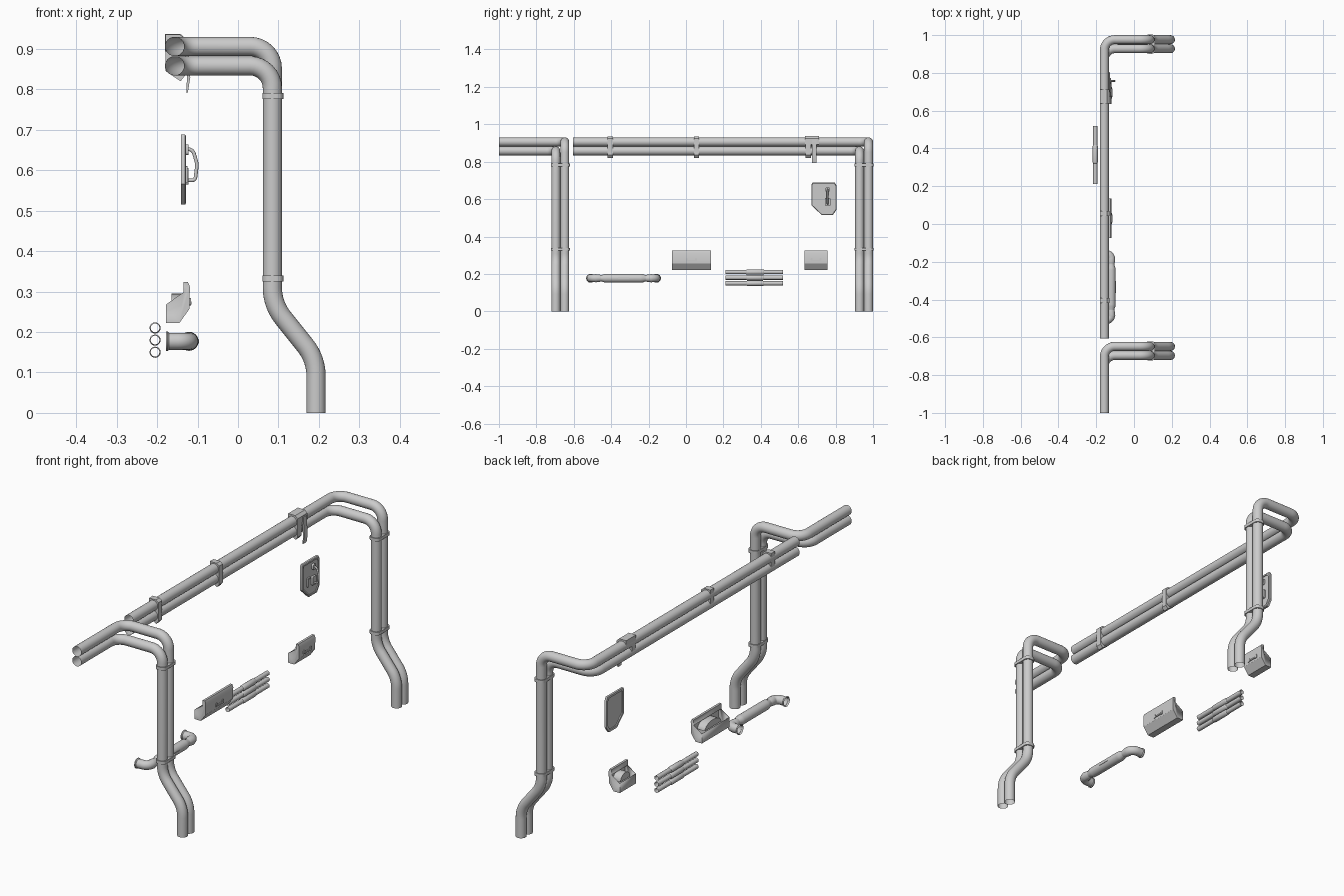
import bpy, bmesh, math
from mathutils import Vector

if "Cube" in bpy.data.objects:
    bpy.data.objects.remove(bpy.data.objects["Cube"])


def finish(name, bm, angle=40):
    bmesh.ops.recalc_face_normals(bm, faces=bm.faces)
    me = bpy.data.meshes.new(name)
    bm.to_mesh(me)
    bm.free()
    ob = bpy.data.objects.new(name, me)
    bpy.context.collection.objects.link(ob)
    bpy.ops.object.select_all(action='DESELECT')
    ob.select_set(True)
    bpy.context.view_layer.objects.active = ob
    bpy.ops.object.shade_smooth_by_angle(angle=math.radians(angle))
    return ob


def fillet(corners, radius, steps=8):
    """Round the corners of a polyline; radius is one value per inner corner."""
    pts = [Vector(c) for c in corners]
    out = [pts[0]]
    for i in range(1, len(pts) - 1):
        p, r = pts[i], radius[i - 1]
        a, b = (pts[i - 1] - p).normalized(), (pts[i + 1] - p).normalized()
        half = a.angle(b) / 2
        centre = p + (a + b).normalized() * (r / math.sin(half))
        s, e = p + a * (r / math.tan(half)), p + b * (r / math.tan(half))
        u, v = (s - centre).normalized(), (e - centre).normalized()
        for k in range(steps + 1):
            out.append(centre + u.slerp(v, k / steps).normalized() * r)
    return out + [pts[-1]]


def tube(name, pts, radii, sides=24, caps=False):
    pts = [Vector(p) for p in pts]
    if not isinstance(radii, list):
        radii = [radii] * len(pts)
    bm = bmesh.new()
    rings, n = [], None
    for i, p in enumerate(pts):
        d0 = (p - pts[i - 1]).normalized() if i else (pts[1] - p).normalized()
        d1 = (pts[i + 1] - p).normalized() if i < len(pts) - 1 else d0
        t = (d0 + d1).normalized()
        n = t.orthogonal() if n is None else n - t * n.dot(t)
        n.normalize()
        m = t.cross(n)
        ring = []
        for k in range(sides):
            a = 2 * math.pi * k / sides
            ring.append(bm.verts.new(p + (n * math.cos(a) + m * math.sin(a)) * radii[i]))
        rings.append(ring)
    for r0, r1 in zip(rings, rings[1:]):
        for k in range(sides):
            j = (k + 1) % sides
            bm.faces.new((r0[k], r0[j], r1[j], r1[k]))
    if caps:
        bm.faces.new(rings[0])
        bm.faces.new(rings[-1])
    return finish(name, bm)


def prism(name, outline, axis, lo, hi, skip=()):
    """Extrude a 2D outline along an axis, leaving out the side faces in skip."""
    def at(p, h):
        return {'x': (h, p[0], p[1]), 'y': (p[0], h, p[1]), 'z': (p[0], p[1], h)}[axis]
    bm = bmesh.new()
    a = [bm.verts.new(at(p, lo)) for p in outline]
    b = [bm.verts.new(at(p, hi)) for p in outline]
    bm.faces.new(a)
    bm.faces.new(b)
    for i in range(len(a)):
        j = (i + 1) % len(a)
        if i not in skip:
            bm.faces.new((a[i], a[j], b[j], b[i]))
    return finish(name, bm, 30)


def round_rect(x0, x1, y0, y1, r, steps=5):
    out = []
    for cx, cy, q in ((x1 - r, y1 - r, 0), (x0 + r, y1 - r, 1), (x0 + r, y0 + r, 2), (x1 - r, y0 + r, 3)):
        for k in range(steps + 1):
            a = math.pi / 2 * (q + k / steps)
            out.append((cx + r * math.cos(a), cy + r * math.sin(a)))
    return out


# Twin main pipes: wall run, elbow outward, drop leg with offset foot
R, WALL, LEG, FOOT = 0.0237, -0.157, 0.085, 0.193
for run, start, y_outer in (("front", -1.0, -0.648), ("long", -0.605, 0.976)):
    for label, y, z in (("upper", y_outer, 0.906), ("lower", y_outer - 0.048, 0.858)):
        path = fillet([(WALL, start, z), (WALL, y, z), (LEG, y, z),
                       (LEG, y, 0.268), (FOOT, y, 0.133), (FOOT, y, 0)],
                      [0.055, 0.055, 0.12, 0.12])
        tube(f"{run}_{label}_pipe", path, R)
    # Leg clamps
    mid = y_outer - 0.024
    for zc in (0.783, 0.332):
        prism(f"{run}_leg_clamp", round_rect(0.0605, 0.112, mid - 0.051, mid + 0.051, 0.018),
              'z', zc - 0.0075, zc + 0.0075)

# Wall clamps on the long run
strap = [(-0.179, 0.935), (-0.143, 0.935), (-0.13, 0.925), (-0.13, 0.835),
         (-0.142, 0.82), (-0.179, 0.845)]
for yc in (-0.405, 0.056, 0.653):
    prism("wall_clamp", strap, 'y', yc - 0.014, yc + 0.014)

# Wide bracket with hanging hook
cover = [(-0.18, 0.937), (-0.142, 0.937), (-0.129, 0.925), (-0.129, 0.893), (-0.18, 0.893)]
prism("bracket_cover", cover, 'y', 0.637, 0.711)
hook = [(-0.132, 0.92), (-0.124, 0.92), (-0.118, 0.83), (-0.124, 0.792),
        (-0.128, 0.792), (-0.126, 0.83)]
prism("bracket_hook", hook, 'y', 0.673, 0.698)

# Access panel: outer rim, recessed face and open tray back
def panel_outline(s):
    pts = [(0.676, 0.688), (0.796, 0.688), (0.805, 0.672), (0.805, 0.543), (0.785, 0.515),
           (0.726, 0.515), (0.671, 0.566), (0.671, 0.678)]
    return [(0.738 + (y - 0.738) * s[0], 0.602 + (z - 0.602) * s[1]) for y, z in pts]

outer, inner = panel_outline((1, 1)), panel_outline((0.84, 0.88))
bm = bmesh.new()
loops = [[bm.verts.new((x, y, z)) for y, z in o] for o, x in
         ((inner, -0.136), (inner, -0.141), (outer, -0.141), (outer, -0.131),
          (panel_outline((0.95, 0.96)), -0.128), (inner, -0.128), (inner, -0.132))]
for l0, l1 in zip(loops, loops[1:]):
    for i in range(len(l0)):
        j = (i + 1) % len(l0)
        bm.faces.new((l0[i], l0[j], l1[j], l1[i]))
bm.faces.new(loops[0])
bm.faces.new(loops[-1])
finish("access_panel", bm, 30)

# Panel lever and fittings
lever = fillet([(-0.134, 0.757, 0.652), (-0.112, 0.757, 0.652), (-0.101, 0.757, 0.615),
                (-0.106, 0.757, 0.575), (-0.122, 0.757, 0.575)], [0.015, 0.04, 0.008], 5)
tube("panel_lever", lever, 0.0045, 10, True)
prism("lever_mount", round_rect(0.746, 0.768, 0.637, 0.664, 0.008), 'x', -0.133, -0.122)
prism("lever_catch", round_rect(0.742, 0.772, 0.565, 0.606, 0.004), 'x', -0.133, -0.122)
prism("panel_rod", round_rect(0.709, 0.714, 0.568, 0.61, 0.002), 'x', -0.133, -0.125)
prism("panel_rod_arm", round_rect(0.709, 0.733, 0.603, 0.61, 0.002), 'x', -0.133, -0.125)

# Junction boxes: sheet shells, open on the sloped back
shell = [(-0.178, 0.222), (-0.145, 0.222), (-0.12, 0.257), (-0.119, 0.312), (-0.124, 0.324),
         (-0.135, 0.324), (-0.135, 0.298), (-0.178, 0.268)]
for label, y0, y1 in (("large", -0.075, 0.134), ("small", 0.634, 0.757)):
    box = prism(f"{label}_box", shell, 'y', y0, y1, skip=(6,))
    solid = box.modifiers.new("thickness", 'SOLIDIFY')
    solid.thickness = 0.003
    c, w = (y0 + y1) / 2, (y1 - y0) * 0.3
    hump = [(c + w * math.cos(math.pi * k / 12), 0.262 + 0.033 * math.sin(math.pi * k / 12))
            for k in range(13)]
    prism(f"{label}_box_hump", hump, 'x', -0.165, -0.125)
    # Latch with two lugs
    prism(f"{label}_box_latch", round_rect(c - 0.022, c + 0.022, 0.268, 0.275, 0.003), 'x', -0.122, -0.115)
    for s in (-1, 1):
        prism(f"{label}_box_lug", round_rect(c + s * 0.024 - 0.006, c + s * 0.024 + 0.006,
                                             0.266, 0.284, 0.003), 'x', -0.122, -0.116)

# Three thin conduits with a middle sleeve
for z in (0.21, 0.18, 0.15):
    tube("conduit", [(-0.205, 0.212, z), (-0.205, 0.518, z)], 0.0112, 16)
    tube("conduit_sleeve", [(-0.205, 0.321, z), (-0.205, 0.323, z), (-0.205, 0.327, z),
                            (-0.205, 0.412, z), (-0.205, 0.416, z), (-0.205, 0.418, z)],
         [0.0108, 0.0125, 0.0138, 0.0138, 0.0125, 0.0108], 16)

# Wall connector: two elbows with flanges, joined by a swollen sleeve
Y0, Y1, X, Z = -0.51, -0.158, -0.121, 0.177
for end, s in ((Y0, 1), (Y1, -1)):
    path = fillet([(-0.178, end, Z), (X, end, Z), (X, end + s * 0.055, Z)], [0.028])
    tube("connector_elbow", path, [0.021] * (len(path) - 2) + [0.022, 0.018])
    tube("connector_flange", [(-0.178, end, Z), (-0.174, end, Z), (-0.170, end, Z)], [0.024, 0.024, 0.0205])
sleeve = [(-0.46, 0.0165), (-0.45, 0.017), (-0.437, 0.0225), (-0.425, 0.0235), (-0.243, 0.0235),
          (-0.231, 0.0225), (-0.218, 0.017), (-0.208, 0.0165)]
tube("connector_sleeve", [(X, y, Z) for y, _ in sleeve], [r for _, r in sleeve])
prism("connector_badge", round_rect(-0.365, -0.303, Z - 0.005, Z + 0.005, 0.004), 'x', X + 0.015, X + 0.0245)
